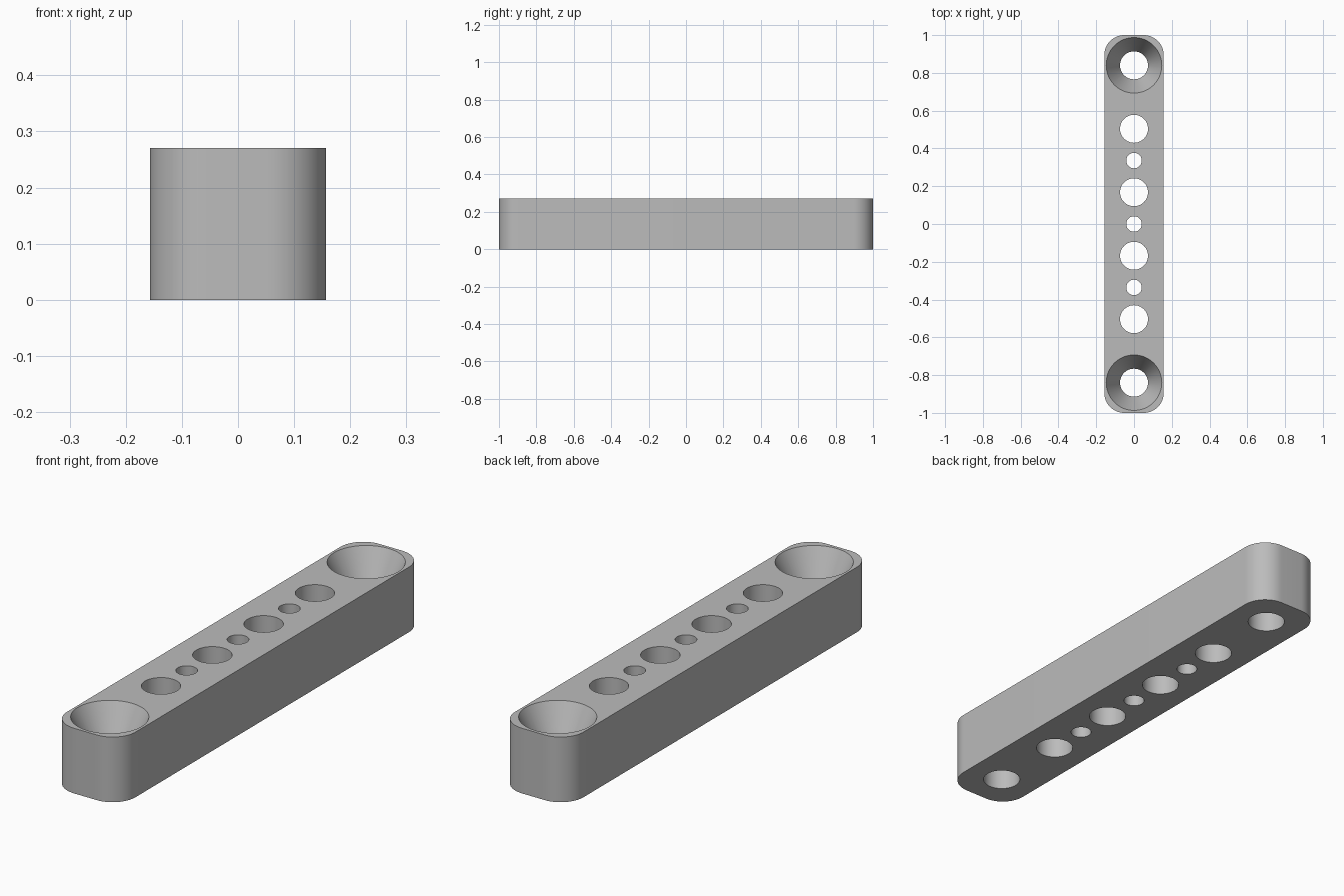
import bpy
import bmesh
import math

WIDTH, LENGTH, HEIGHT, CORNER = 0.314, 2.0, 0.27, 0.105
PITCH = 0.168
BIG, SMALL, SINK = 0.074, 0.041, 0.147
SINK_DEPTH = 0.145
MARGIN = 0.05

cube = bpy.data.objects.get("Cube")
if cube:
    bpy.data.objects.remove(cube, do_unlink=True)

grey = bpy.data.materials.new("light grey")
grey.use_nodes = True
colour = (0.5, 0.5, 0.5, 1)
grey.diffuse_color = colour
grey.node_tree.nodes["Principled BSDF"].inputs["Base Color"].default_value = colour


def add_object(name, bm):
    bmesh.ops.recalc_face_normals(bm, faces=bm.faces)
    mesh = bpy.data.meshes.new(name)
    bm.to_mesh(mesh)
    bm.free()
    mesh.materials.append(grey)
    obj = bpy.data.objects.new(name, mesh)
    bpy.context.collection.objects.link(obj)
    return obj


def add_turned(bm, y, profile, segments=64):
    """Closed solid turned about a vertical axis at y, from (radius, z) pairs."""
    rings = []
    for radius, z in profile:
        angles = [math.tau * i / segments for i in range(segments)]
        rings.append([bm.verts.new((radius * math.cos(a), y + radius * math.sin(a), z))
                      for a in angles])
    for low, high in zip(rings, rings[1:]):
        for i in range(segments):
            j = (i + 1) % segments
            bm.faces.new((low[i], low[j], high[j], high[i]))
    bm.faces.new(rings[0][::-1])
    bm.faces.new(rings[-1])


# Bar with rounded vertical corners
bm = bmesh.new()
bmesh.ops.create_cube(bm, size=1)
for v in bm.verts:
    v.co = (v.co.x * WIDTH, v.co.y * LENGTH, (v.co.z + 0.5) * HEIGHT)
uprights = [e for e in bm.edges if abs(e.verts[0].co.z - e.verts[1].co.z) > HEIGHT / 2]
bmesh.ops.bevel(bm, geom=uprights, offset=CORNER, segments=16, profile=0.5, affect='EDGES')
bar = add_object("mounting_bar", bm)

# Row of alternating wide and narrow through holes
bm = bmesh.new()
for step in range(-3, 4):
    radius = BIG if step % 2 else SMALL
    add_turned(bm, step * PITCH, [(radius, -MARGIN), (radius, HEIGHT + MARGIN)])

# Countersunk screw hole at each end
slope = (SINK - BIG) / SINK_DEPTH
for side in (-1, 1):
    add_turned(bm, side * PITCH * 5, [
        (BIG, -MARGIN), (BIG, HEIGHT - SINK_DEPTH),
        (SINK + slope * MARGIN, HEIGHT + MARGIN)])
cutter = add_object("hole_cutter", bm)
cutter.hide_render = True

cut = bar.modifiers.new("holes", 'BOOLEAN')
cut.operation = 'DIFFERENCE'
cut.solver = 'EXACT'
cut.object = cutter

bpy.ops.object.select_all(action='DESELECT')
bpy.context.view_layer.objects.active = bar
bar.select_set(True)
bpy.ops.object.modifier_apply(modifier=cut.name)
bpy.data.objects.remove(cutter, do_unlink=True)
bpy.ops.object.shade_smooth_by_angle(angle=math.radians(25))
